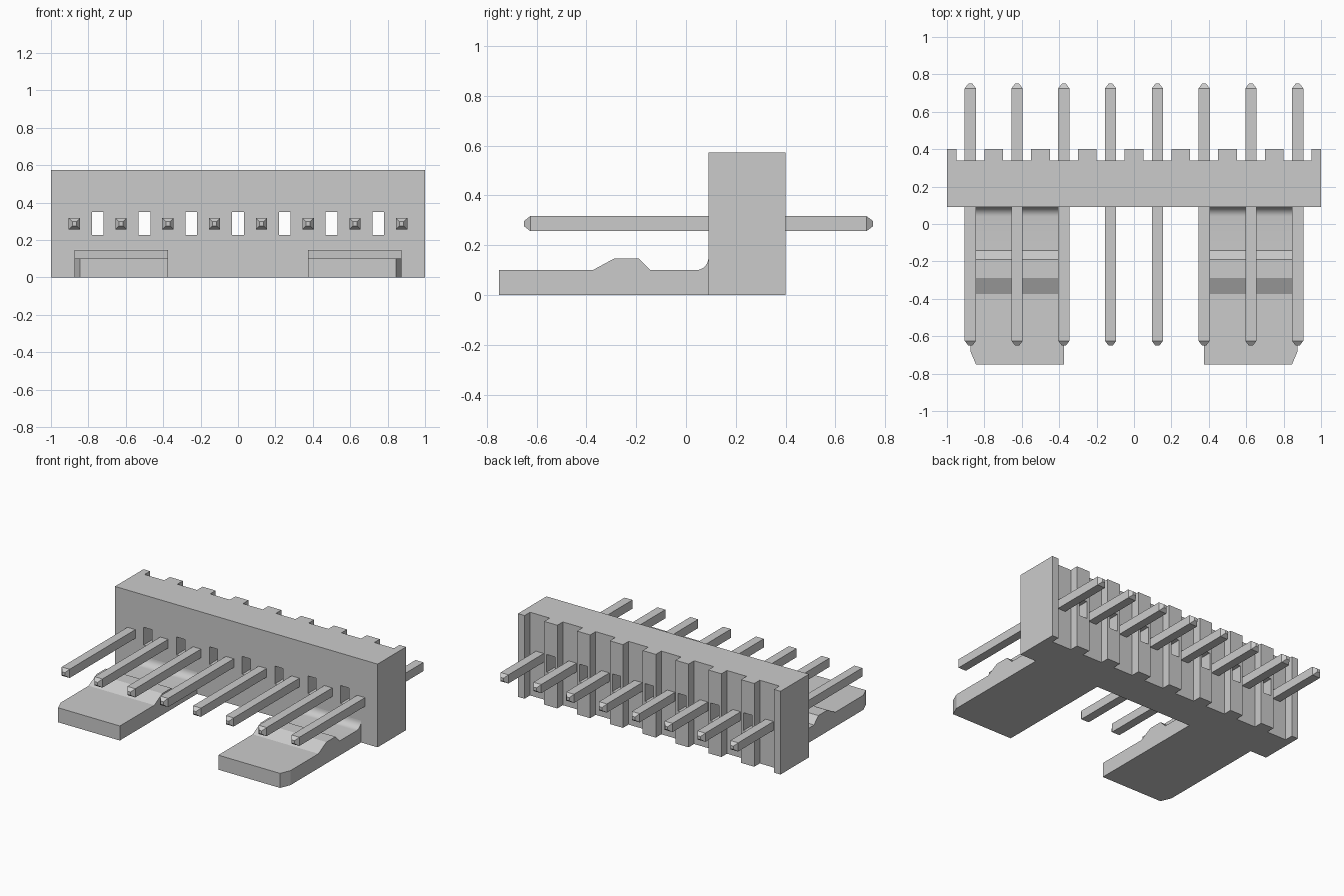
import bpy, bmesh, math
from mathutils import Vector

if "Cube" in bpy.data.objects:
    bpy.data.objects.remove(bpy.data.objects["Cube"])

PITCH = 0.25


def make_object(name, bm):
    bmesh.ops.recalc_face_normals(bm, faces=bm.faces)
    mesh = bpy.data.meshes.new(name)
    bm.to_mesh(mesh)
    bm.free()
    ob = bpy.data.objects.new(name, mesh)
    bpy.context.collection.objects.link(ob)
    return ob


def extrude_profile(points, offset):
    bm = bmesh.new()
    face = bm.faces.new([bm.verts.new(p) for p in points])
    res = bmesh.ops.extrude_face_region(bm, geom=[face], use_keep_orig=True)
    verts = [g for g in res["geom"] if isinstance(g, bmesh.types.BMVert)]
    bmesh.ops.translate(bm, verts=verts, vec=offset)
    return bm


# Housing: plan outline with a vertical groove behind every pin
outline = [(1, 0.09, 0), (-1, 0.09, 0), (-1, 0.4, 0)]
for i in range(8):
    x = -0.875 + PITCH * i
    outline += [(x - 0.075, 0.4, 0), (x - 0.075, 0.34, 0),
                (x + 0.075, 0.34, 0), (x + 0.075, 0.4, 0)]
outline.append((1, 0.4, 0))
housing = make_object("housing", extrude_profile(outline, (0, 0, 0.573)))

# Slots through the housing between the pins
bm = bmesh.new()
for i in range(7):
    vs = bmesh.ops.create_cube(bm, size=1)["verts"]
    bmesh.ops.scale(bm, verts=vs, vec=(0.063, 0.8, 0.122))
    bmesh.ops.translate(bm, verts=vs, vec=(-0.75 + PITCH * i, 0.25, 0.289))
cutter = make_object("slot_cutter", bm)
cutter.hide_render = True
mod = housing.modifiers.new("slots", "BOOLEAN")
mod.operation = "DIFFERENCE"
mod.solver = "EXACT"
mod.object = cutter
bpy.context.view_layer.objects.active = housing
bpy.ops.object.modifier_apply(modifier=mod.name)
bpy.data.objects.remove(cutter)

# Latch tabs: side profile with a ridge and a fillet, outer front corner cut
profile = [(-0.75, 0), (-0.75, 0.1), (-0.375, 0.1), (-0.288, 0.147),
           (-0.19, 0.147), (-0.143, 0.1)]
for k in range(9):
    a = math.pi / 2 * k / 8
    profile.append((0.04 + 0.05 * math.sin(a), 0.15 - 0.05 * math.cos(a)))
profile.append((0.09, 0))
for side, name in ((-1, "left_tab"), (1, "right_tab")):
    bm = extrude_profile([(side * 0.375, y, z) for y, z in profile],
                         (side * 0.5, 0, 0))
    cut = bmesh.ops.bisect_plane(
        bm, geom=bm.verts[:] + bm.edges[:] + bm.faces[:],
        plane_co=(side * 0.845, -0.75, 0),
        plane_no=Vector((side * 0.07, -0.03, 0)).normalized(),
        clear_outer=True)
    edges = [g for g in cut["geom_cut"] if isinstance(g, bmesh.types.BMEdge)]
    bmesh.ops.holes_fill(bm, edges=edges, sides=0)
    tab = make_object(name, bm)
    bpy.ops.object.select_all(action="DESELECT")
    tab.select_set(True)
    bpy.context.view_layer.objects.active = tab
    bpy.ops.object.shade_smooth_by_angle(angle=math.radians(20))

# Contact pins: square bars with tapered tips
for i in range(8):
    bm = bmesh.new()
    rings = []
    for y, h in ((-0.65, 0.011), (-0.625, 0.03), (0.725, 0.03), (0.75, 0.011)):
        rings.append([bm.verts.new((-0.875 + PITCH * i + sx * h, y, 0.287 + sz * h))
                      for sx, sz in ((-1, -1), (1, -1), (1, 1), (-1, 1))])
    for a, b in zip(rings, rings[1:]):
        for k in range(4):
            bm.faces.new((a[k], a[(k + 1) % 4], b[(k + 1) % 4], b[k]))
    bm.faces.new(rings[0])
    bm.faces.new(rings[-1])
    make_object(f"pin_{i + 1}", bm)
